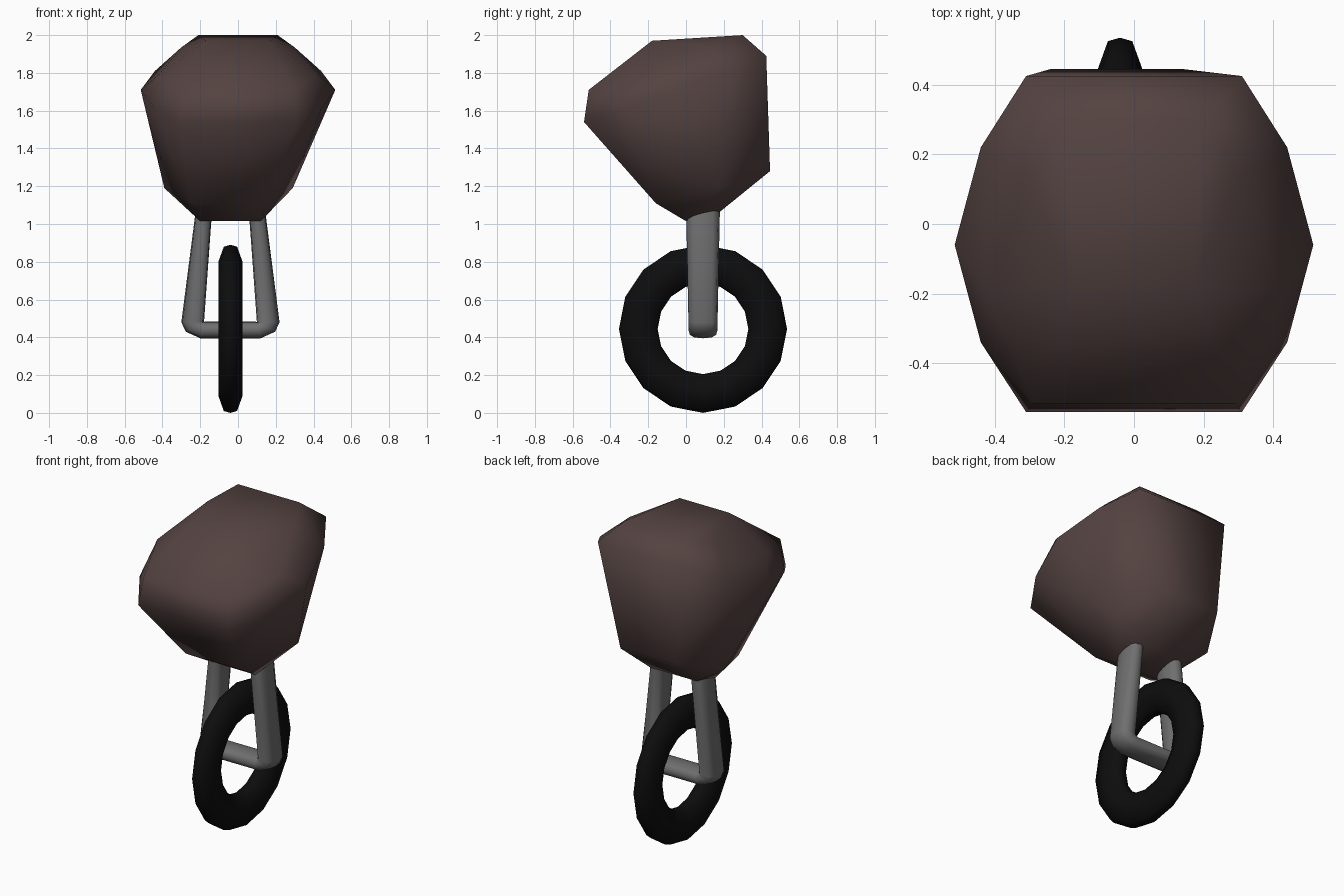
import bpy, bmesh, math
from mathutils import Vector

if "Cube" in bpy.data.objects:
    bpy.data.objects.remove(bpy.data.objects["Cube"])

CX, CY = -0.04, 0.09          # wheel and fork centre


def material(name, rgb):
    m = bpy.data.materials.new(name)
    m.diffuse_color = (*rgb, 1)
    m.use_nodes = True
    m.node_tree.nodes["Principled BSDF"].inputs["Base Color"].default_value = m.diffuse_color
    return m


def finish(name, bm, mat, angle):
    bmesh.ops.recalc_face_normals(bm, faces=bm.faces)
    me = bpy.data.meshes.new(name)
    bm.to_mesh(me)
    bm.free()
    ob = bpy.data.objects.new(name, me)
    bpy.context.collection.objects.link(ob)
    me.materials.append(mat)
    bpy.ops.object.select_all(action='DESELECT')
    ob.select_set(True)
    bpy.context.view_layer.objects.active = ob
    bpy.ops.object.shade_smooth_by_angle(angle=math.radians(angle))
    return ob


def skin(bm, rings, closed=False):
    """Bridge successive rings of points with quads."""
    vs = [[bm.verts.new(p) for p in r] for r in rings]
    n, m = len(vs), len(vs[0])
    for i in range(n if closed else n - 1):
        a, b = vs[i], vs[(i + 1) % n]
        for j in range(m):
            k = (j + 1) % m
            bm.faces.new((a[j], a[k], b[k], b[j]))
    if not closed:
        bm.faces.new(vs[0])
        bm.faces.new(vs[-1])


brown = material("dark brown", (0.088, 0.056, 0.053))
grey = material("metal grey", (0.16, 0.16, 0.16))
black = material("tyre black", (0.004, 0.004, 0.004))

# Body: faceted pod from tilted rings, (half width, y, z, x centre)
rows = [
    # wide tilted rim
    (0.31, -0.54, 1.54, 0), (0.44, -0.34, 1.61, 0), (0.515, -0.06, 1.71, 0),
    (0.44, 0.22, 1.81, 0), (0.31, 0.425, 1.89, 0),
    # upper cap
    (0.29, -0.515, 1.71, 0), (0.42, -0.19, 1.79, 0), (0.17, -0.18, 1.97, 0),
    (0.30, 0.13, 1.935, 0), (0.21, 0.30, 2.0, 0),
    # lower ring
    (0.19, 0.445, 1.28, -0.05), (0.34, 0.18, 1.19, -0.05), (0.20, -0.16, 1.11, -0.05),
    # underside above the fork
    (0.16, 0.0, 1.015, CX), (0.16, 0.18, 1.065, CX),
]
bm = bmesh.new()
for w, y, z, c in rows:
    for s in (-1, 1):
        bm.verts.new((c + s * w, y, z))
bmesh.ops.convex_hull(bm, input=bm.verts)
bmesh.ops.delete(bm, geom=[v for v in bm.verts if not v.link_faces], context='VERTS')
finish("body", bm, brown, 70)

# Fork: one bent tube, (outer x, z), (inner x, z), half depth, mirrored
half = [
    ((0.18, 1.10), (0.095, 1.10), 0.09), ((0.26, 0.48), (0.14, 0.48), 0.077),
    ((0.237, 0.43), (0.138, 0.482), 0.077), ((0.16, 0.395), (0.135, 0.483), 0.077),
]


def fork_ring(outer, inner, depth, side):
    o, i = Vector(outer), Vector(inner)
    mid, arm = (o + i) / 2, (o - i) / 2
    pts = []
    for k in range(12):
        a = math.tau * k / 12
        c, s = math.cos(a), math.sin(a)
        c = math.copysign(abs(c) ** 0.75, c)
        s = math.copysign(abs(s) ** 0.75, s)
        p = mid + arm * c
        pts.append((CX + side * p.x, CY + depth * s, p.y))
    return pts


bm = bmesh.new()
skin(bm, [fork_ring(*h, 1) for h in half] + [fork_ring(*h, -1) for h in reversed(half)])
finish("fork", bm, grey, 50)

# Wheel: closed tyre section (x, radius) spun in 16 steps
section = [(0, 0.445), (0.035, 0.435), (0.064, 0.355), (0.064, 0.325),
           (0.035, 0.25), (0, 0.24), (-0.035, 0.25), (-0.064, 0.325),
           (-0.064, 0.355), (-0.035, 0.435)]
bm = bmesh.new()
rings = []
for k in range(16):
    a = math.tau * k / 16
    rings.append([(CX + x, CY + r * math.sin(a), 0.445 + r * math.cos(a)) for x, r in section])
skin(bm, rings, closed=True)
finish("wheel", bm, black, 60)
